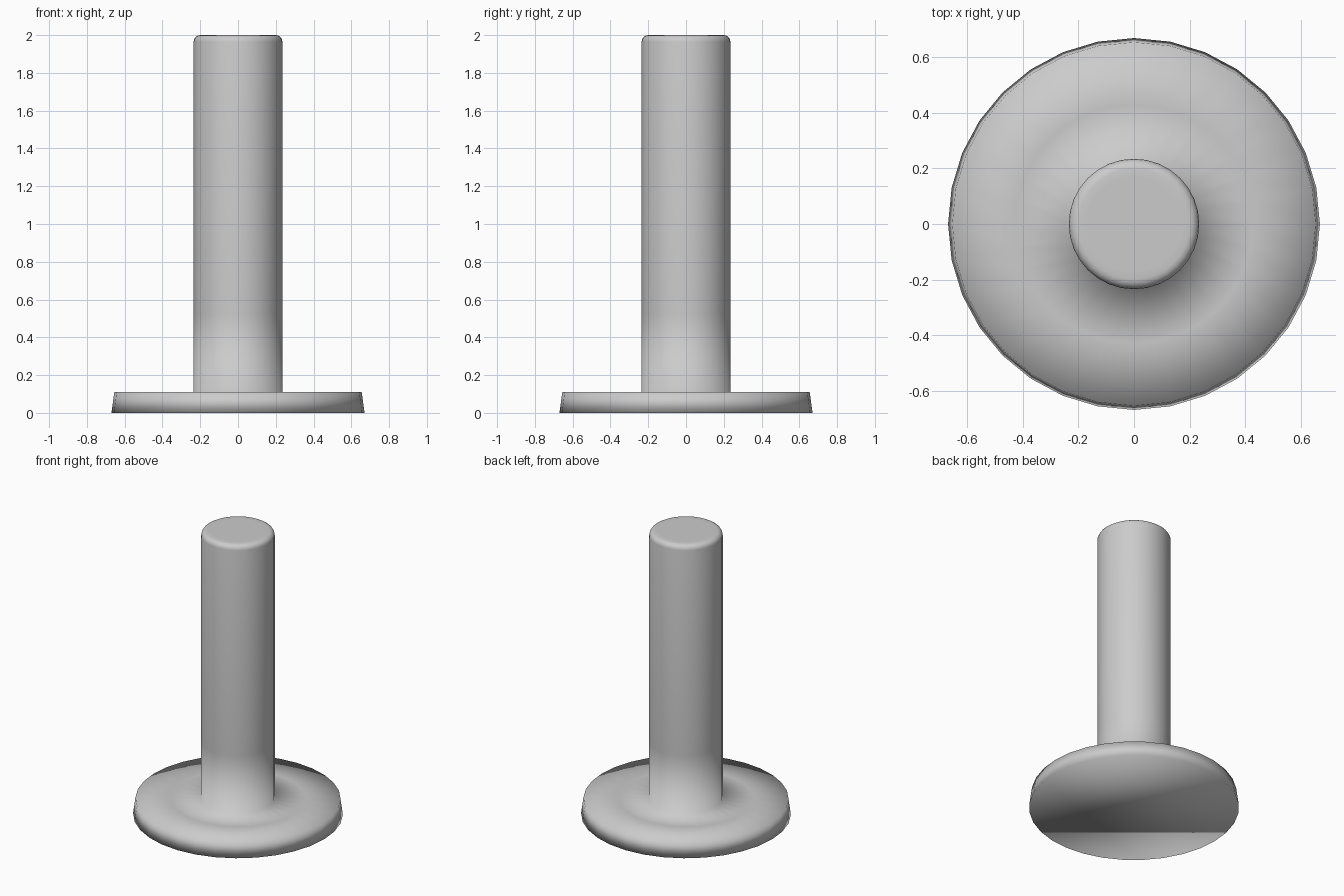
import bpy, bmesh
from math import sin, cos, pi

if "Cube" in bpy.data.objects:
    bpy.data.objects.remove(bpy.data.objects["Cube"])

SIDES = 32

# Outer profile (radius, height): foot disc, flat shoulder, shaft, rounded tip
profile = [(0.67, 0), (0.655, 0.11), (0.43, 0.11), (0.235, 0.11), (0.235, 0.52)]
profile += [(0.20 + 0.035 * cos(i * pi / 8), 1.965 + 0.035 * sin(i * pi / 8)) for i in range(5)]
profile += [(0.17, 2.0)]

bm = bmesh.new()
rings = [[bm.verts.new((r * cos(2 * pi * i / SIDES), r * sin(2 * pi * i / SIDES), z))
          for i in range(SIDES)] for r, z in profile]

# Walls between neighbouring rings
for low, high in zip(rings, rings[1:]):
    for i in range(SIDES):
        j = (i + 1) % SIDES
        bm.faces.new((low[i], low[j], high[j], high[i]))

# Bottom and top caps
bm.faces.new(rings[0][::-1])
bm.faces.new(rings[-1])

# Smooth all over, so the shaft blends softly into the disc
for f in bm.faces:
    f.smooth = True

mesh = bpy.data.meshes.new("peg_with_round_foot")
bm.to_mesh(mesh)
bm.free()
bpy.context.collection.objects.link(bpy.data.objects.new("peg_with_round_foot", mesh))
